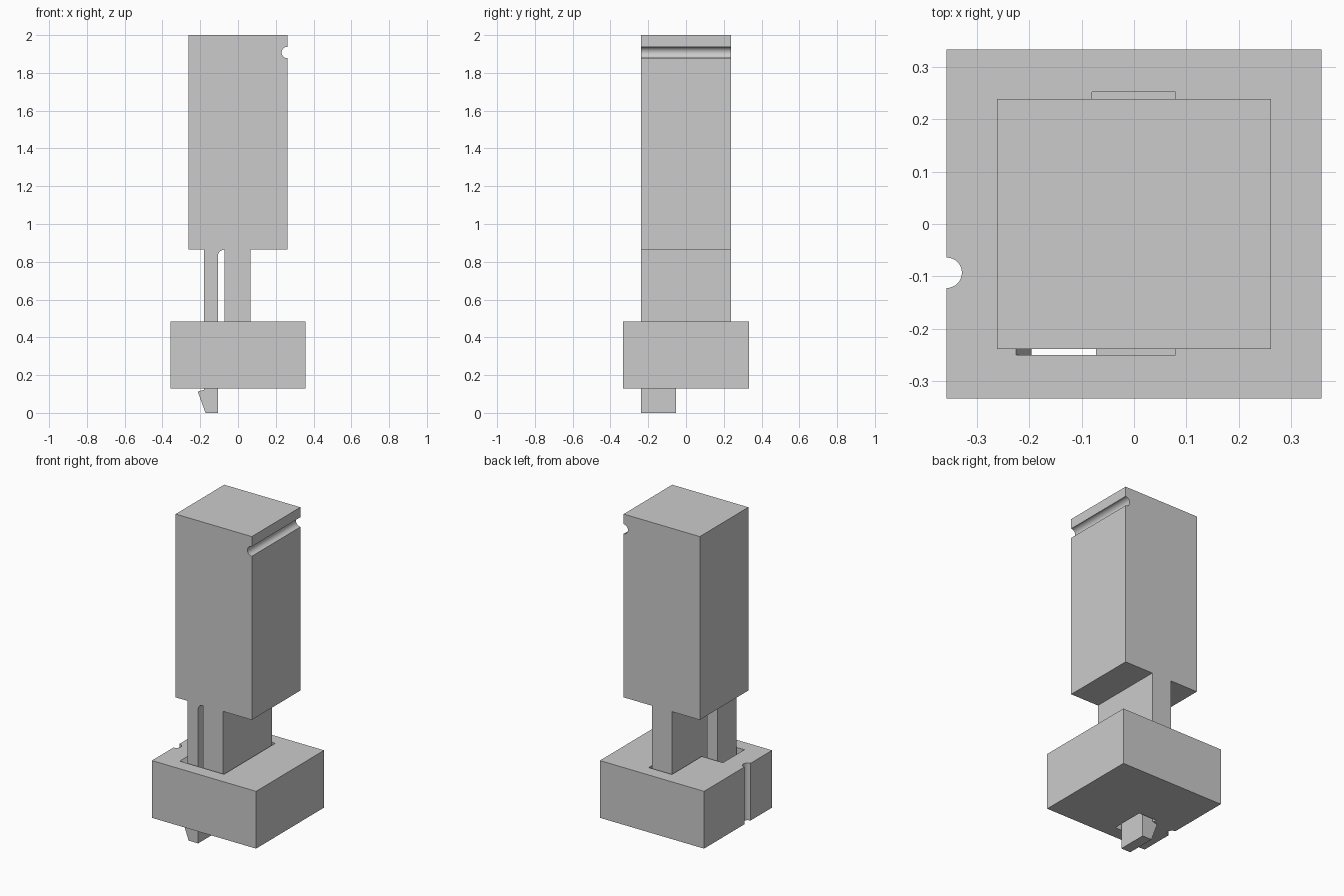
import bpy, bmesh, math
from mathutils import Vector

if "Cube" in bpy.data.objects:
    bpy.data.objects.remove(bpy.data.objects["Cube"])

grey = bpy.data.materials.new("plain grey")
grey.use_nodes = True
colour = (0.6, 0.6, 0.6, 1)
grey.diffuse_color = colour
grey.node_tree.nodes["Principled BSDF"].inputs["Base Color"].default_value = colour


def prism(name, outline, axis, start, end):
    """Extrude an outline along y (outline in x, z) or z (outline in x, y)."""
    place = (lambda a, b: (a, start, b)) if axis == "y" else (lambda a, b: (a, b, start))
    step = Vector((0, end - start, 0)) if axis == "y" else Vector((0, 0, end - start))
    bm = bmesh.new()
    face = bm.faces.new([bm.verts.new(place(a, b)) for a, b in outline])
    grown = bmesh.ops.extrude_face_region(bm, geom=[face], use_keep_orig=True)
    moved = [g for g in grown["geom"] if isinstance(g, bmesh.types.BMVert)]
    bmesh.ops.translate(bm, verts=moved, vec=step)
    bmesh.ops.recalc_face_normals(bm, faces=bm.faces)
    mesh = bpy.data.meshes.new(name)
    bm.to_mesh(mesh)
    bm.free()
    mesh.materials.append(grey)
    obj = bpy.data.objects.new(name, mesh)
    bpy.context.collection.objects.link(obj)
    return obj


def arc(cx, cy, r, a0, a1, n=16):
    angles = [math.radians(a0 + (a1 - a0) * i / n) for i in range(n + 1)]
    return [(cx + r * math.cos(a), cy + r * math.sin(a)) for a in angles]


def rect(x0, x1, y0, y1):
    return [(x0, y0), (x1, y0), (x1, y1), (x0, y1)]


def combine(target, other, operation):
    mod = target.modifiers.new(operation.title(), "BOOLEAN")
    mod.operation, mod.object, mod.solver = operation, other, "EXACT"
    bpy.context.view_layer.objects.active = target
    bpy.ops.object.modifier_apply(modifier=mod.name)
    bpy.data.objects.remove(other)


def smooth(obj):
    bpy.ops.object.select_all(action="DESELECT")
    obj.select_set(True)
    bpy.context.view_layer.objects.active = obj
    bpy.ops.object.shade_smooth_by_angle(angle=math.radians(30))


HEAD, SHOULDER, DEPTH = 0.261, 0.864, 0.238
STEM_L, STEM_R, LEG_L, LEG_R = -0.072, 0.065, -0.18, -0.107
BASE_X, BASE_Y, BASE_LOW, BASE_TOP = 0.357, 0.333, 0.128, 0.483
FLOOR = 0.2

# Tall head with a round groove, and the stem under it
plunger = prism("plunger", [
    (-HEAD, 2), (-HEAD, SHOULDER), (STEM_L, SHOULDER), (STEM_L, FLOOR + 0.014),
    (STEM_R, FLOOR + 0.014), (STEM_R, SHOULDER), (HEAD, SHOULDER),
    *arc(HEAD, 1.908, 0.03, 270, 90), (HEAD, 2)], "y", -DEPTH, DEPTH)

# Springy clip leg with a filleted root and a hooked foot
radius = STEM_L - LEG_R
leg = prism("clip_leg", [
    (LEG_L, 0.9), (LEG_L, 0.122), (-0.213, 0.113), (-0.172, 0), (LEG_R, 0),
    *arc(STEM_L, SHOULDER - radius, radius, 180, 90, 10), (STEM_L, 0.9)],
    "y", -DEPTH, -0.052)
combine(plunger, leg, "UNION")
smooth(plunger)

# Base block with a vertical half-round notch on its right side
base = prism("base", [
    (-BASE_X, -BASE_Y), (BASE_X, -BASE_Y), (BASE_X, BASE_Y), (-BASE_X, BASE_Y),
    *arc(-BASE_X, -0.093, 0.029, 90, -90)], "z", BASE_LOW, BASE_TOP)

# Blind socket for the stem, and a through slot with a lead-in for the clip
socket = prism("socket_cutter", rect(-0.08, 0.079, -0.25, 0.252), "z", FLOOR, 0.6)
combine(base, socket, "DIFFERENCE")
slot = prism("slot_cutter", [
    (-0.195, 0.05), (STEM_L, 0.05), (STEM_L, 0.6), (-0.225, 0.6),
    (-0.225, BASE_TOP), (-0.195, BASE_TOP - 0.05)], "y", -0.25, -0.04)
combine(base, slot, "DIFFERENCE")
smooth(base)
